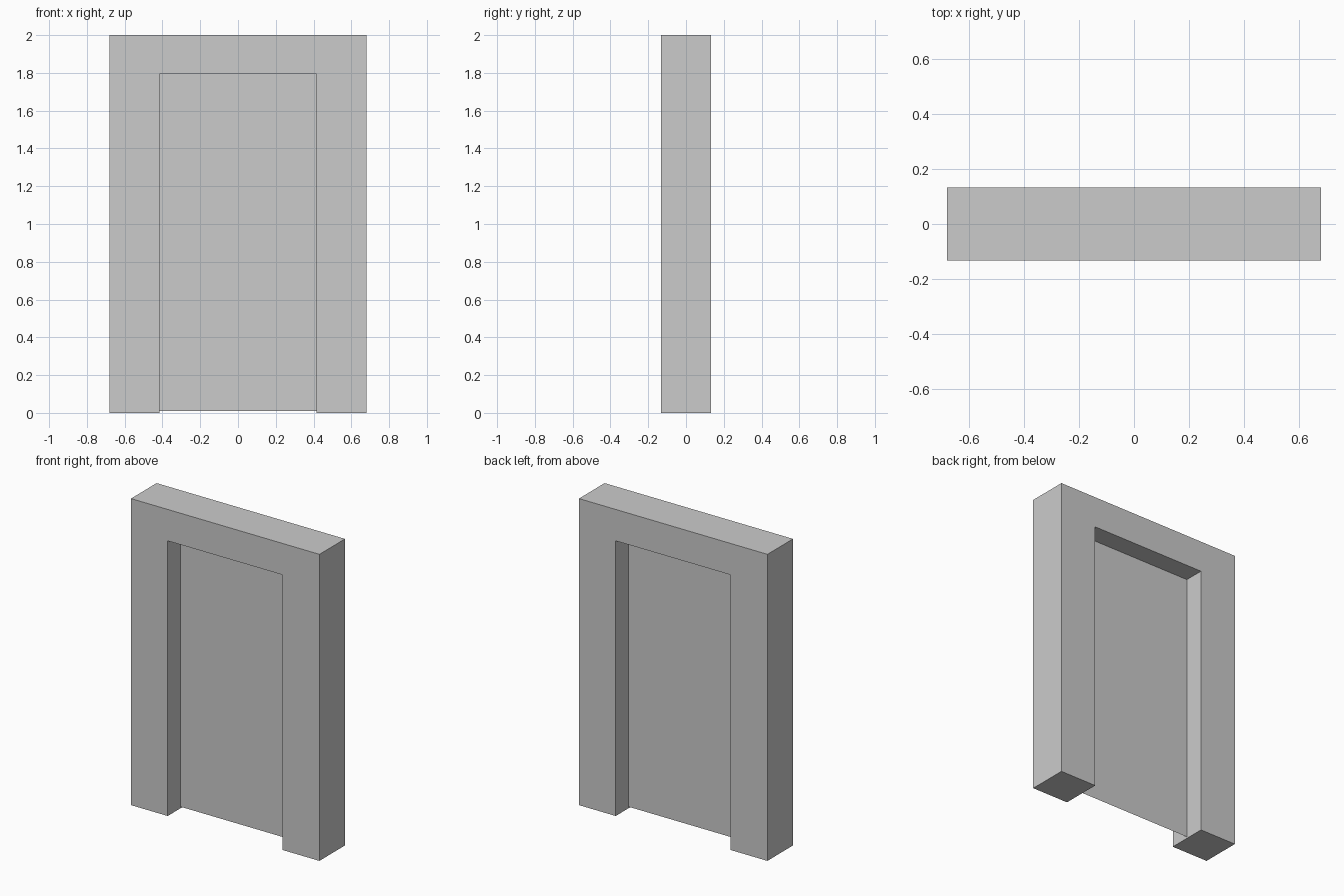
import bpy, bmesh

if "Cube" in bpy.data.objects:
    bpy.data.objects.remove(bpy.data.objects["Cube"])

W, H, D = 0.68, 2.0, 0.132      # half width, height, half depth of frame
OW, OH = 0.415, 1.795           # half width and height of opening


def face_object(name, points, y, depth=0.0):
    """Make a flat outline in the xz plane, optionally extruded along +y."""
    bm = bmesh.new()
    face = bm.faces.new([bm.verts.new((x, y, z)) for x, z in points])
    if depth:
        res = bmesh.ops.extrude_face_region(bm, geom=[face])
        verts = [g for g in res["geom"] if isinstance(g, bmesh.types.BMVert)]
        bmesh.ops.translate(bm, verts=verts, vec=(0, depth, 0))
        bmesh.ops.recalc_face_normals(bm, faces=bm.faces[:])
    mesh = bpy.data.meshes.new(name)
    bm.to_mesh(mesh)
    bm.free()
    obj = bpy.data.objects.new(name, mesh)
    bpy.context.collection.objects.link(obj)
    return obj


# Frame: two jambs and a lintel as one extruded profile
half = [(OW, OH), (OW, 0), (W, 0), (W, H)]
profile = half + [(-x, z) for x, z in reversed(half)]
face_object("door_frame", profile, -D, 2 * D)

# Door: thin sheet in the middle of the opening, just clear of the floor
face_object("door_panel", [(-OW, 0.01), (OW, 0.01), (OW, OH), (-OW, OH)], 0)
